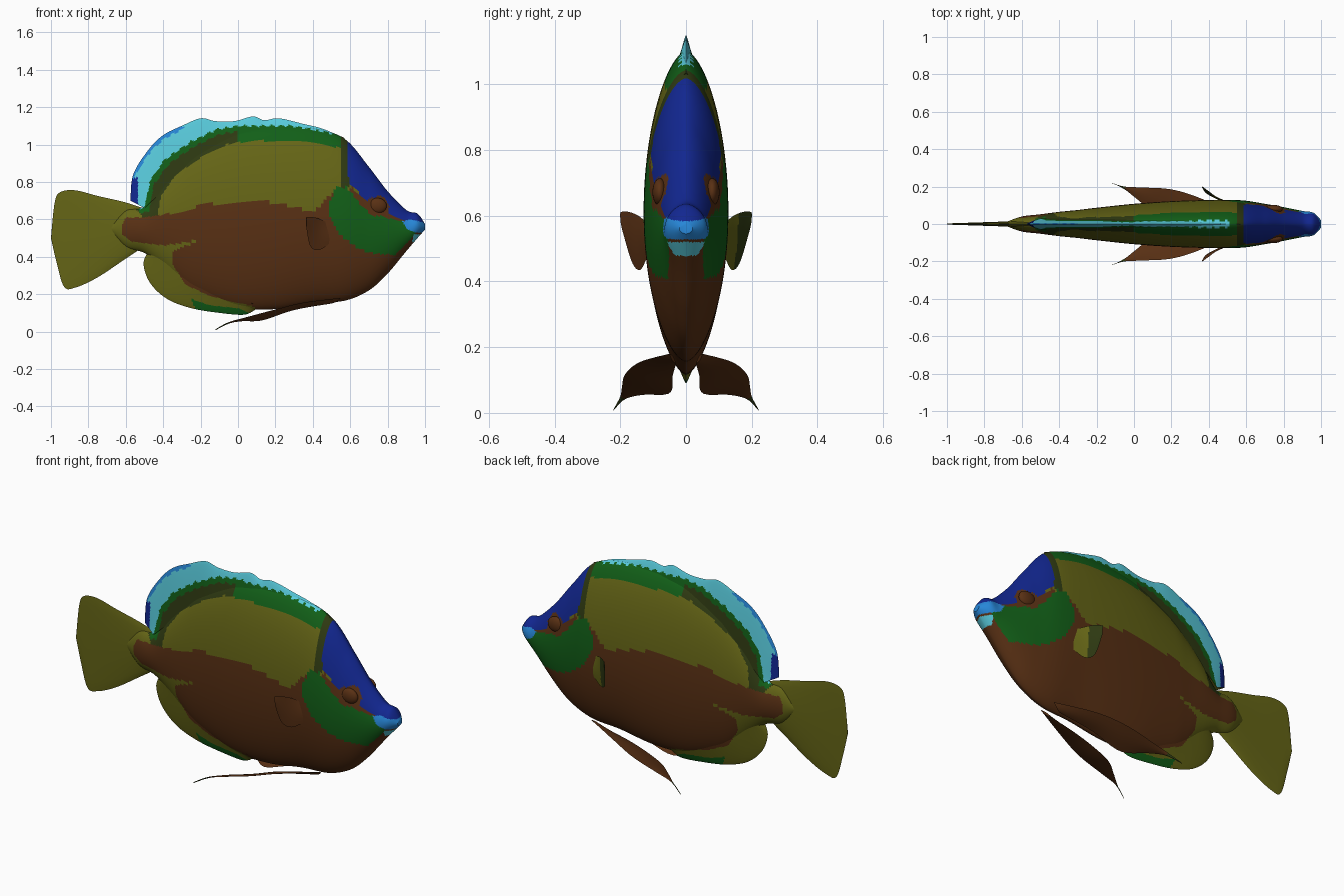
import bpy, bmesh, math
from mathutils import Vector

old = bpy.data.objects.get("Cube")
if old:
    bpy.data.objects.remove(old, do_unlink=True)

# Flat colours
PALETTE = {
    "olive": (.13, .13, .008),
    "brown": (.1, .03, .007),
    "green": (.006, .115, .009),
    "dark green": (.028, .042, .006),
    "deep blue": (.006, .02, .28),
    "bright blue": (.02, .24, .68),
    "turquoise": (.1, .6, .72),
}
NAMES = list(PALETTE)
MATERIALS = []
for label, rgb in PALETTE.items():
    mat = bpy.data.materials.new(label)
    mat.use_nodes = True
    mat.diffuse_color = (*rgb, 1)
    shader = mat.node_tree.nodes["Principled BSDF"]
    shader.inputs["Base Color"].default_value = (*rgb, 1)
    shader.inputs["Roughness"].default_value = .8
    MATERIALS.append(mat)


def spline(points, u):
    """Smooth curve through the points, with u running from 0 to 1."""
    last = len(points) - 1
    i = min(int(u * last), last - 1)
    f = u * last - i
    p0, p1, p2, p3 = (Vector(points[min(max(k, 0), last)]) for k in range(i - 1, i + 3))
    bend = (p0 * 2 - p1 * 5 + p2 * 4 - p3) * f * f + (p1 * 3 - p0 - p2 * 3 + p3) * f ** 3
    return p1 + ((p2 - p0) * f + bend) / 2


def inside(polygon, x, z):
    """True when the point lies within the side-on polygon."""
    hit = False
    for (xa, za), (xb, zb) in zip(polygon, polygon[1:] + polygon[:1]):
        if (za > z) != (zb > z) and x < xa + (z - za) * (xb - xa) / (zb - za):
            hit = not hit
    return hit


def make_sheet(name, place, rows, columns, paint):
    """Closed two-sided skin; place(u, v, side) gives each surface point."""
    bm = bmesh.new()
    for side in (-1, 1):
        grid = [[bm.verts.new(place(i / rows, j / columns, side)) for j in range(columns + 1)]
                for i in range(rows + 1)]
        for a, b in zip(grid, grid[1:]):
            for j in range(columns):
                bm.faces.new((a[j], b[j], b[j + 1], a[j + 1]))
    bmesh.ops.remove_doubles(bm, verts=bm.verts, dist=.0003)
    bmesh.ops.holes_fill(bm, edges=[e for e in bm.edges if e.is_boundary], sides=0)
    bmesh.ops.recalc_face_normals(bm, faces=bm.faces)
    for face in bm.faces:
        face.material_index = NAMES.index(paint(face.calc_center_median()))
        face.smooth = True
    mesh = bpy.data.meshes.new(name)
    bm.to_mesh(mesh)
    bm.free()
    for mat in MATERIALS:
        mesh.materials.append(mat)
    mesh.set_sharp_from_angle(angle=math.radians(40))
    obj = bpy.data.objects.new(name, mesh)
    bpy.context.collection.objects.link(obj)
    return obj


# Side-on colour regions
EYE_PATCH = [(.6, .78), (.68, .7), (.74, .725), (.78, .725), (.81, .67), (.8, .62),
             (.72, .62), (.66, .67)]
LIPS = [(.88, .59), (.92, .6), (1.1, .56), (1.1, .52), (.95, .53), (.9, .55)]
CHIN = [(.94, .52), (1.1, .52), (1.1, .45), (.93, .48)]
FACE = [(.58, 1.2), (.585, .85), (.6, .78), (.72, .68), (.84, .61), (.9, .59),
        (1.1, .55), (1.1, 1.2)]
COLLAR = [(.545, 1.06), (.545, .77), (.6, .77), (.585, 1.06)]
CHEEK = [(.49, .7), (.53, .77), (.57, .79), (.62, .72), (.7, .65), (.78, .61), (.88, .59),
         (.97, .55), (.91, .48), (.84, .41), (.7, .42), (.6, .47), (.53, .54), (.49, .62)]
FLANK = [(-.62, .57), (-.6, .61), (-.5, .61), (-.31, .64), (-.18, .68), (.14, .7), (.28, .67),
         (.41, .64), (.46, .7), (.52, .76), (.6, .76), (1.1, .5), (1.1, 0), (.1, 0), (.09, .13),
         (0, .155), (-.15, .19), (-.28, .25), (-.35, .36), (-.35, .43), (-.2, .49),
         (-.39, .46), (-.57, .48), (-.62, .52)]
BELLY_TRIM = [(-.25, .175), (-.15, .14), (0, .125), (.06, .1), (0, 0), (-.22, .1)]
BACK_TRIM = [(-.5, .66), (-.47, .81), (-.39, .92), (-.26, 1.01), (-.12, 1.08), (.01, 1.1),
             (.28, 1.1), (.5, 1.06), (.57, 1.06), (.57, 1.4), (-.9, 1.4), (-.62, .75), (-.54, .66)]
FIN_EDGE = [(-.6, .7), (-.545, .84), (-.47, .96), (-.39, 1.035), (-.28, 1.09), (-.6, 1.2)]
REGIONS = [("brown", EYE_PATCH), ("bright blue", LIPS), ("turquoise", CHIN),
           ("deep blue", FACE), ("dark green", COLLAR), ("green", CHEEK),
           ("green", BELLY_TRIM), ("brown", FLANK)]


def skin(p):
    for label, region in REGIONS:
        if inside(region, p.x, p.z):
            return label
    z = p.z + .006 * math.sin(p.x * 130)
    if inside(BACK_TRIM, p.x, z):
        if p.x < -.535 and z < .82:
            return "deep blue"
        return "bright blue" if inside(FIN_EDGE, p.x, z) else "turquoise"
    if inside(BACK_TRIM, p.x - .02, z + .025):
        return "green"
    if inside(BACK_TRIM, p.x - .06, p.z + .08):
        return "dark green" if p.x < 0 else "green"
    return "olive"


# Body: stations of x, underside, back and half width
STATIONS = [(-.68, .53, .57, .012), (-.6, .45, .65, .04), (-.5, .42, .67, .052),
            (-.4, .34, .8, .065), (-.3, .25, .9, .075), (-.2, .19, .98, .087),
            (0, .125, 1.07, .108), (.2, .12, 1.1, .122), (.4, .15, 1.09, .128),
            (.57, .165, 1.03, .127), (.7, .22, .88, .108), (.8, .31, .75, .09),
            (.9, .43, .65, .07), (.96, .5, .63, .06), (1, .545, .575, .02)]


def body_point(u, v, side):
    x, low, high, width = spline(STATIONS, u)
    t = -math.cos(math.pi * v)
    z = (low + high) / 2 + t * (high - low) / 2
    return x, side * width * max(0, 1 - t * t) ** .6, z


make_sheet("body", body_point, 180, 64, skin)


# Upright fins along the middle of the body
def middle_fin(name, base, edge, half, paint, rows=120, columns=28):
    def place(u, v, side):
        p = spline(base, u).lerp(spline(edge, u), v)
        return p.x, side * half(p.x, v), p.y
    return make_sheet(name, place, rows, columns, paint)


middle_fin("dorsal_fin",
           [(-.5, .66), (-.36, .79), (-.18, .94), (.06, 1.03), (.3, 1.05), (.55, 1)],
           [(-.575, .7), (-.56, .84), (-.48, .97), (-.4, 1.05), (-.3, 1.1), (-.2, 1.14),
            (-.12, 1.125), (-.02, 1.125), (.08, 1.15), (.14, 1.13), (.22, 1.14),
            (.35, 1.11), (.45, 1.085), (.57, 1.035)],
           lambda x, v: .03 * (1 - v) ** .8, skin)
middle_fin("anal_fin",
           [(-.44, .45), (-.35, .36), (-.2, .24), (.08, .15)],
           [(-.48, .43), (-.505, .36), (-.47, .26), (-.38, .175), (-.25, .125), (-.1, .1),
            (.03, .09), (.09, .115)],
           lambda x, v: .035 * (1 - v) ** .8, skin)
middle_fin("tail_fin",
           [(-.48, .47), (-.6, .39), (-.75, .29), (-.87, .235), (-.93, .24), (-.97, .37), (-1, .5)],
           [(-.48, .65), (-.6, .69), (-.75, .725), (-.87, .755), (-.95, .745), (-.98, .69), (-1, .5)],
           lambda x, v: (.003 + .033 * (x + 1)) * math.sin(math.pi * v) ** .6,
           lambda p: "olive", 60, 20)


# Paired fins, as thin curved blades on both sides
def paired_fin(name, lower, upper, lean, paint):
    for label, flip in (("left", 1), ("right", -1)):
        def place(u, v, side):
            p = spline(lower, u).lerp(spline(upper, u), v)
            p += Vector(lean).normalized() * side * .006 * math.sin(math.pi * v) * (1 - u * .6)
            return p.x, p.y * flip, p.z
        make_sheet(label + "_" + name, place, 24, 10, paint)


def pectoral_colour(p):
    if p.y < 0:
        return "brown"
    return "dark green" if p.x < .42 else "olive"


paired_fin("pectoral_fin",
           [(.49, .12, .47), (.43, .14, .435), (.385, .165, .46), (.365, .195, .56)],
           [(.49, .115, .575), (.44, .145, .6), (.4, .175, .612), (.365, .2, .612)],
           (.5, .9, 0), pectoral_colour)
paired_fin("pelvic_fin",
           [(.5, .03, .15), (.3, .04, .115), (.13, .05, .06), (.02, .13, .055),
            (-.05, .185, .042), (-.12, .22, .008)],
           [(.55, .05, .18), (.35, .14, .155), (.2, .185, .118), (.05, .195, .078),
            (-.05, .2, .05), (-.12, .22, .012)],
           (0, -.3, 1), lambda p: "brown" if p.x > -.04 else "dark green")

# Eyes: shallow bulges under the brow
for label, flip in (("left", 1), ("right", -1)):
    def eye_point(u, v, side):
        a, b = math.pi * u, math.pi * v
        return (.745 + .05 * math.cos(a), flip * .08 + side * .022 * math.sin(a) * math.sin(b),
                .672 + .042 * math.sin(a) * math.cos(b))
    make_sheet(label + "_eye", eye_point, 14, 12, lambda p: "brown")
